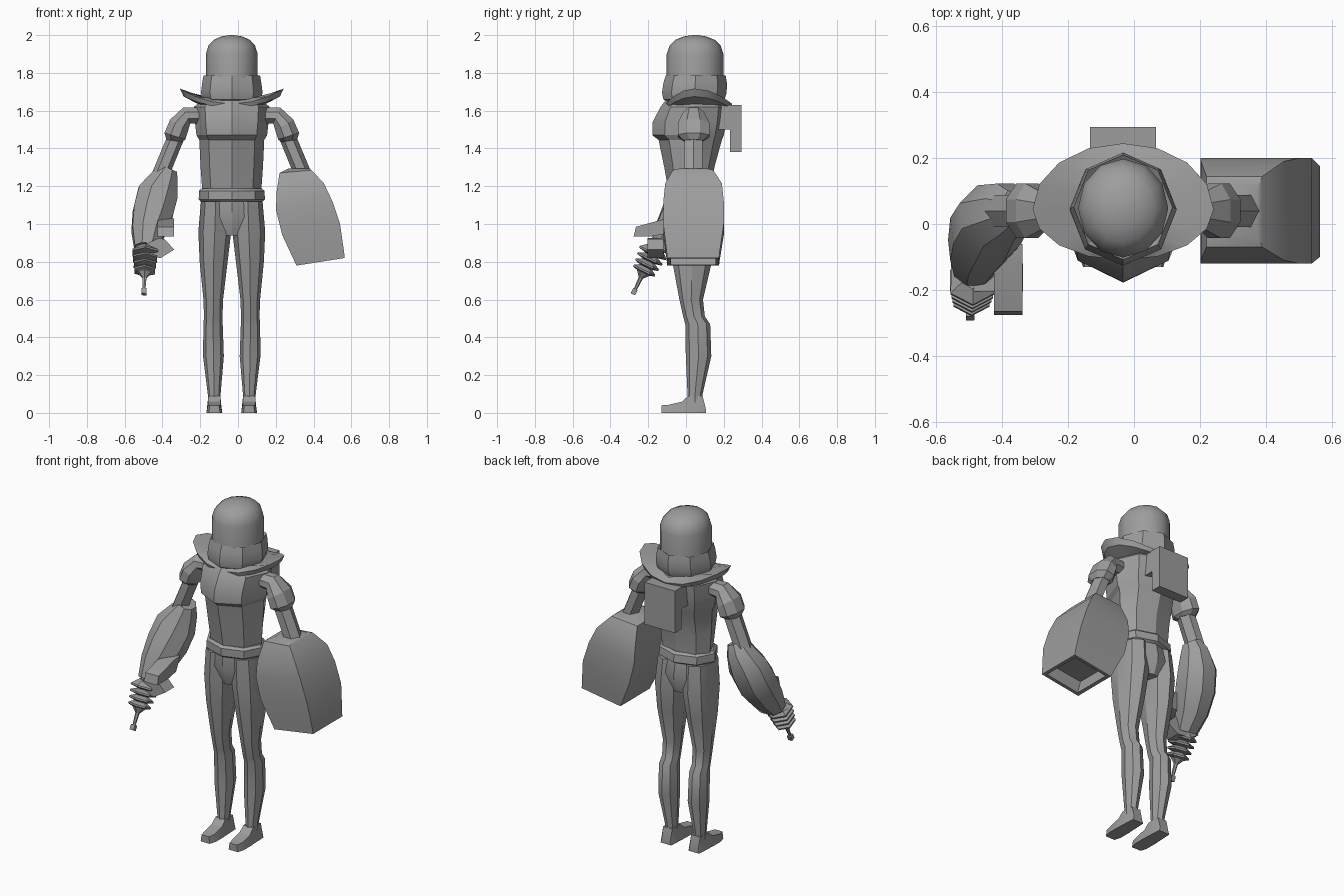
import bpy, bmesh, math
from mathutils import Vector

if "Cube" in bpy.data.objects:
    bpy.data.objects.remove(bpy.data.objects["Cube"])

CX = -0.033  # body centre line
grey = bpy.data.materials.new("suit grey")
grey.diffuse_color = (0.34, 0.34, 0.34, 1)
grey.use_nodes = True
grey.node_tree.nodes["Principled BSDF"].inputs["Base Color"].default_value = grey.diffuse_color


def finish(name, bm, angle=32):
    bmesh.ops.recalc_face_normals(bm, faces=bm.faces)
    me = bpy.data.meshes.new(name)
    bm.to_mesh(me)
    bm.free()
    me.materials.append(grey)
    ob = bpy.data.objects.new(name, me)
    bpy.context.collection.objects.link(ob)
    bpy.ops.object.select_all(action='DESELECT')
    ob.select_set(True)
    bpy.context.view_layer.objects.active = ob
    bpy.ops.object.shade_smooth_by_angle(angle=math.radians(angle))
    return ob


def loft(name, rings, closed=False, angle=32):
    """Skin a list of equal-length rings; cap the ends or close the loop."""
    bm = bmesh.new()
    vs = [[bm.verts.new(p) for p in r] for r in rings]
    n = len(vs[0])
    pairs = list(zip(vs, vs[1:])) + ([(vs[-1], vs[0])] if closed else [])
    for a, b in pairs:
        for i in range(n):
            j = (i + 1) % n
            bm.faces.new((a[i], a[j], b[j], b[i]))
    if not closed:
        bm.faces.new(vs[0])
        bm.faces.new(vs[-1])
    return finish(name, bm, angle)


def ring(cx, z, rx, yf, yb, n=8, yc=None):
    """Horizontal ring with separate front and back depth."""
    yc = (yf + yb) / 2 if yc is None else yc
    pts = []
    for i in range(n):
        a = math.tau * i / n - math.pi / 2
        s = math.sin(a)
        pts.append((cx + rx * math.cos(a), yc + s * ((yb - yc) if s > 0 else (yc - yf)), z))
    return pts


def tube(name, stations, n=8, turn=0.5, angle=32):
    """Stations (x, y, z, in-plane radius, depth radius) along a path."""
    P = [Vector(s[:3]) for s in stations]
    rings = []
    for k, s in enumerate(stations):
        t = (P[min(k + 1, len(P) - 1)] - P[max(k - 1, 0)]).normalized()
        u = Vector((0, 1, 0))
        u = (u - t * u.dot(t)).normalized()
        v = t.cross(u)
        rings.append([P[k] + v * s[3] * math.cos(math.tau * (i + turn) / n)
                      + u * s[4] * math.sin(math.tau * (i + turn) / n) for i in range(n)])
    return loft(name, rings, angle=angle)


def prism(name, pts, axis, lo, hi):
    """Extrude a profile along x (points are y,z) or y (points are x,z)."""
    put = (lambda p, d: (d, p[0], p[1])) if axis == 'x' else (lambda p, d: (p[0], d, p[1]))
    return loft(name, [[put(p, lo) for p in pts], [put(p, hi) for p in pts]], angle=15)


# helmet dome
loft("helmet", [ring(CX, z, .137 * f, .048 - .15 * f, .048 + .15 * f, 12)
                for z, f in ((1.70, 1), (1.90, 1), (1.945, .9), (1.975, .7), (1.993, .4), (2.0, .1))], angle=50)

# helmet collar
loft("collar", [ring(CX, z, rx, yf, yb) for z, rx, yf, yb in (
    (1.64, .14, -.09, .19), (1.66, .155, -.12, .205), (1.695, .163, -.127, .215),
    (1.745, .157, -.12, .217), (1.785, .15, -.108, .21), (1.77, .135, -.095, .19))])

# torso with a keeled chest plate
loft("torso", [ring(CX, z, rx, yf, yb, 8, .045) for z, rx, yf, yb in (
    (1.16, .155, -.09, .14), (1.30, .165, -.115, .15), (1.445, .172, -.145, .19),
    (1.47, .187, -.178, .20), (1.54, .195, -.176, .215), (1.62, .20, -.135, .225),
    (1.665, .15, -.10, .20))], angle=25)

# flared shoulder mantle, raised at both sides
mantle = []
for i in range(16):
    a = math.tau * i / 16
    c, s = math.cos(a), math.sin(a)
    up = c * c
    dy = .20 if s > 0 else .155
    mantle.append([(CX + .14 * c, .045 + .13 * s, 1.665),
                   (CX + .275 * c, .045 + dy * s, 1.635 + .082 * up),
                   (CX + .255 * c, .045 + dy * .96 * s, 1.615 + .06 * up),
                   (CX + .15 * c, .045 + .14 * s, 1.62)])
loft("shoulder_mantle", mantle, closed=True, angle=25)

# belt and pelvis
loft("belt", [ring(CX, z, rx, yf, yb) for z, rx, yf, yb in (
    (1.12, .165, -.10, .15), (1.13, .175, -.112, .165),
    (1.175, .174, -.112, .16), (1.187, .16, -.095, .145))])
loft("pelvis", [ring(CX, z, rx, yf, yb) for z, rx, yf, yb in (
    (1.14, .162, -.095, .145), (1.04, .168, -.10, .165), (.94, .13, -.06, .13))])

# legs and feet
leg = ((1.12, .085, .078, -.09, .145), (.96, .09, .087, -.092, .16), (.80, .096, .074, -.072, .137),
       (.60, .098, .052, -.035, .09), (.51, .098, .049, -.015, .10), (.47, .099, .051, -.004, .128),
       (.30, .097, .055, -.001, .134), (.10, .093, .034, .008, .088), (.05, .092, .034, .005, .09))
for side, sx in (("left", -1), ("right", 1)):
    loft(side + "_leg", [ring(CX + sx * o, z, rx, yf, yb) for z, o, rx, yf, yb in leg])
    # foot is lofted from heel to toe
    loft(side + "_foot", [[(CX + sx * .092 + w * h, y, z) for h, z in ((-1, 0), (1, 0), (.8, t), (-.8, t))]
                          for y, w, t in ((.105, .035, .02), (.088, .037, .09), (.012, .04, .09),
                                          (-.02, .042, .06), (-.09, .042, .043), (-.13, .03, .04))], angle=25)

    # shoulder cap and upper arm
    def arm(pts):
        return [(CX + sx * (x - CX), .04, z, r, d) for x, z, r, d in pts]
    tube(side + "_shoulder_cap", arm(((.13, 1.575, .045, .05), (.205, 1.575, .05, .06),
                                      (.245, 1.525, .06, .09), (.268, 1.465, .063, .09),
                                      (.272, 1.44, .045, .055))), angle=20)
    tube(side + "_upper_arm", arm(((.25, 1.49, .044, .056), (.345, 1.26, .045, .056))), n=6, turn=0)

# backpack, hooked over the back
prism("backpack", ((.16, 1.63), (.295, 1.63), (.295, 1.38), (.232, 1.38), (.232, 1.50), (.16, 1.50)),
      'x', -.133, .067)


# hollow bell-shaped forearm: (left x,z) (right x,z) front y, back y
def bell(lx, lz, rx, rz, yf, yb):
    return [(lx, yf, lz), (rx, yf, rz), (rx, yb, rz), (lx, yb, lz)]


loft("bell_forearm", [bell(*r) for r in (
    (.27, 1.295, .375, 1.295, -.03, .11), (.22, 1.27, .39, 1.285, -.07, .145),
    (.203, 1.16, .455, 1.215, -.11, .19), (.202, 1.07, .50, 1.12, -.12, .20),
    (.235, .94, .54, 1.0, -.12, .20), (.298, .805, .562, .85, -.102, .178),
    (.31, .78, .565, .82, -.10, .175), (.33, .784, .545, .818, -.08, .155),
    (.31, .86, .53, .89, -.08, .155))], angle=35)

# bulging forearm bent forward
tube("bent_forearm", ((-.365, .045, 1.295, .05, .06), (-.385, .045, 1.25, .075, .085),
                      (-.425, .025, 1.16, .115, .105), (-.45, -.02, 1.06, .115, .115),
                      (-.475, -.08, .96, .095, .095), (-.485, -.14, .87, .068, .06)), angle=35)

# upper finger and pistol grip
prism("upper_finger", ((-.265, .985), (-.277, .935), (-.18, .935), (-.10, .95), (-.06, 1.03), (-.12, 1.025)),
      'x', -.425, -.338)
prism("pistol_grip", ((-.555, .865), (-.42, .925), (-.39, .92), (-.337, .865), (-.41, .82), (-.50, .83)),
      'y', -.205, -.12)


# ray pistol: finned barrel, thin rod and end block
def along(z, r):
    k = (.87 - z) / .24
    return (-.49 - .008 * k, -.165 - .115 * k, z, r, r)


fins = [along(.88, .04)]
for i in range(4):
    z = .85 - .031 * i
    r = .078 - .005 * i
    fins += [along(z, r), along(z - .008, r), along(z - .016, .036)]
fins += [along(.715, .012), along(.65, .008)]
tube("pistol_barrel", fins, n=6, angle=20)
tube("pistol_tip", (along(.655, .018), along(.628, .018)), n=4, angle=20)
